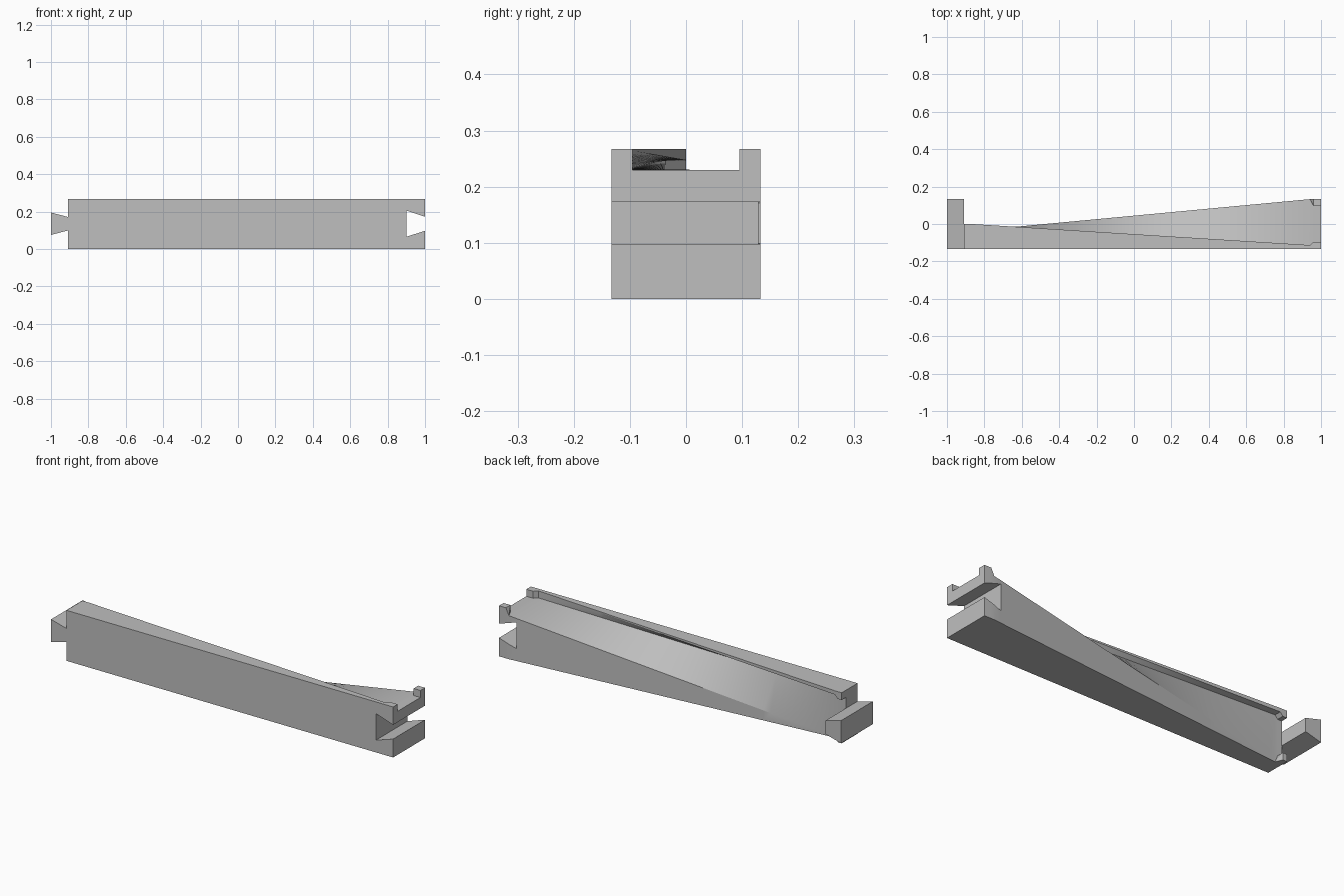
import bpy, bmesh, math

if "Cube" in bpy.data.objects:
    bpy.data.objects.remove(bpy.data.objects["Cube"])

grey = bpy.data.materials.new("plain grey")
grey.use_nodes = True
colour = (0.52, 0.52, 0.52, 1)
grey.diffuse_color = colour
grey.node_tree.nodes["Principled BSDF"].inputs["Base Color"].default_value = colour

W = 0.133        # half width
H = 0.267        # height


def loft(name, sections):
    """Join equal-length rings of 3D points into a closed solid."""
    bm = bmesh.new()
    rings = [[bm.verts.new(p) for p in ring] for ring in sections]
    n = len(rings[0])
    for a, b in zip(rings, rings[1:]):
        for i in range(n):
            j = (i + 1) % n
            bm.faces.new((a[i], a[j], b[j], b[i]))
    bm.faces.new(rings[0])
    bm.faces.new(rings[-1])
    bmesh.ops.remove_doubles(bm, verts=bm.verts, dist=0.0002)
    bmesh.ops.recalc_face_normals(bm, faces=bm.faces)
    mesh = bpy.data.meshes.new(name)
    bm.to_mesh(mesh)
    bm.free()
    mesh.materials.append(grey)
    ob = bpy.data.objects.new(name, mesh)
    bpy.context.collection.objects.link(ob)
    return ob


def dovetail(name, x0, x1, half0, half1, depth):
    """Prism along y whose height changes from x0 to x1."""
    mid = 0.135
    profile = [(x0, mid - half0), (x1, mid - half1), (x1, mid + half1), (x0, mid + half0)]
    return loft(name, [[(x, y, z) for x, z in profile] for y in (-depth, depth)])


def section(x, points):
    return [(x, y, z) for y, z in [(-W, 0), (-W, H)] + points]


# Channel sections: lip tip (two points), floor edges, far lip, outer corners
flat_stub = [(-.095, H), (-.095, H), (-.095, .23), (.095, .23), (.095, H), (W, H), (W, 0)]
flat_main = [(-.113, H), (-.113, H), (-.113, .23), (W, .23), (W, .23), (W, .23), (W, 0)]
side_main = [(0, H), (0, .247), (-.037, .247), (-.037, 0), (-.037, 0), (-.037, 0), (-.037, 0)]
side_stub = [(0, H), (0, .229), (-.037, .229), (-.037, .038), (0, .038), (0, 0), (0, 0)]

# Beam with a channel floor that twists a quarter turn along its length
steps = 48
x_side, x_flat = -.87, .942
rings = [section(-.91, side_stub), section(-.885, side_stub)]
for k in range(steps + 1):
    t = k / steps
    mix = [(a[0] + (b[0] - a[0]) * t, a[1] + (b[1] - a[1]) * t)
           for a, b in zip(side_main, flat_main)]
    rings.append(section(x_side + (x_flat - x_side) * t, mix))
rings += [section(.96, flat_stub), section(1, flat_stub)]
beam = loft("twisted_beam", rings)

# Dovetail socket through the flat end
cutter = dovetail("socket_cutter", .9, 1.02, .07, .031, .2)
cutter.hide_render = True
cutter.hide_viewport = True
cutter.display_type = 'WIRE'
cut = beam.modifiers.new("socket", 'BOOLEAN')
cut.operation = 'DIFFERENCE'
cut.solver = 'EXACT'
cut.object = cutter
bpy.context.view_layer.objects.active = beam
beam.select_set(True)
bpy.ops.object.modifier_apply(modifier=cut.name)
bpy.data.objects.remove(cutter)
bpy.ops.object.shade_smooth_by_angle(angle=math.radians(15))

# Dovetail tongue on the other end
dovetail("dovetail_tongue", -1, -.909, .06, .036, W)
